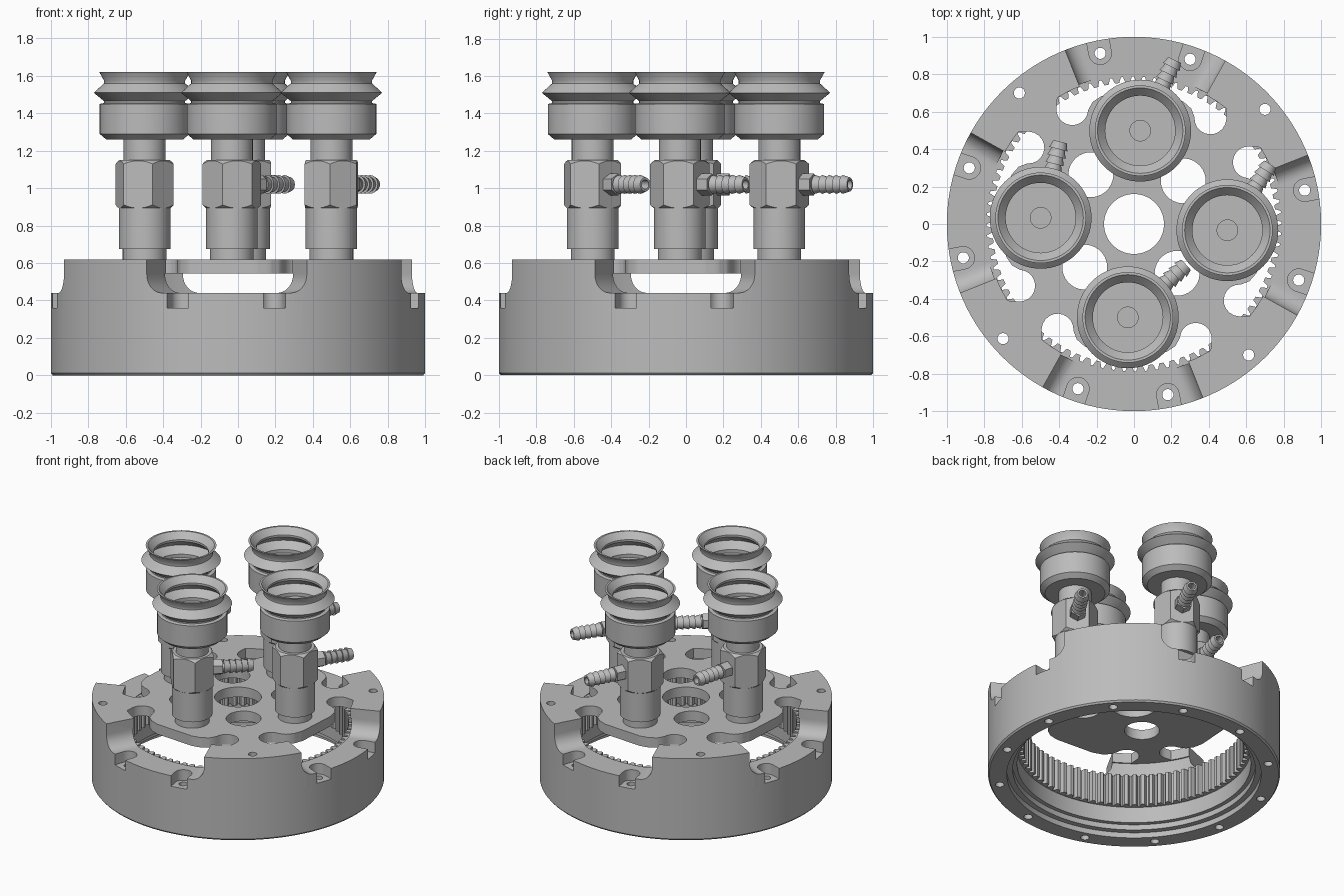
import bpy, bmesh
from math import sin, cos, tan, pi, radians
from mathutils import Matrix, Vector

if "Cube" in bpy.data.objects:
    bpy.data.objects.remove(bpy.data.objects["Cube"])

grey = bpy.data.materials.new("plain_grey")
grey.use_nodes = True
grey.diffuse_color = (0.5, 0.5, 0.5, 1)
grey.node_tree.nodes["Principled BSDF"].inputs["Base Color"].default_value = (0.5, 0.5, 0.5, 1)

TILT = radians(-3.8)          # the whole layout is turned slightly
PLATE_BOTTOM, TOP, LEDGE = 0.545, 0.62, 0.44


def turn(angle):
    return Matrix.Rotation(angle, 4, 'Z')


def finish(name, bm, matrix=Matrix()):
    bmesh.ops.remove_doubles(bm, verts=bm.verts, dist=1e-5)
    bmesh.ops.recalc_face_normals(bm, faces=bm.faces)
    mesh = bpy.data.meshes.new(name)
    bm.to_mesh(mesh)
    bm.free()
    obj = bpy.data.objects.new(name, mesh)
    obj.matrix_world = matrix
    bpy.context.collection.objects.link(obj)
    mesh.materials.append(grey)
    smooth(mesh)
    return obj


def smooth(mesh):
    mesh.shade_smooth()
    mesh.set_sharp_from_angle(angle=radians(30))


def lathe(name, profile, steps=48, matrix=Matrix(), closed=False):
    bm = bmesh.new()
    verts = [bm.verts.new((r, 0, z)) for r, z in profile]
    edges = [bm.edges.new(p) for p in zip(verts, verts[1:])]
    if closed:
        edges.append(bm.edges.new((verts[-1], verts[0])))
    bmesh.ops.spin(bm, geom=verts + edges, axis=(0, 0, 1), cent=(0, 0, 0),
                   angle=2 * pi, steps=steps, use_merge=False)
    return finish(name, bm, matrix)


def loft(bm, lower, upper):
    # solid between two matching outlines
    a = [bm.verts.new(p) for p in lower]
    b = [bm.verts.new(p) for p in upper]
    bm.faces.new(a)
    bm.faces.new(b)
    for i in range(len(a)):
        j = (i + 1) % len(a)
        bm.faces.new((a[i], a[j], b[j], b[i]))


def prism(bm, outline, z0, z1, angle=0):
    m = turn(angle)
    loft(bm, [m @ Vector((x, y, z0)) for x, y in outline],
         [m @ Vector((x, y, z1)) for x, y in outline])


def arc(cx, cy, r, start, end, n):
    angles = [radians(start + (end - start) * i / n) for i in range(n + 1)]
    return [(cx + r * cos(t), cy + r * sin(t)) for t in angles]


def carve(obj, cutters, operation='DIFFERENCE'):
    for cutter in cutters:
        cutter.hide_render = True
        mod = obj.modifiers.new("carve", 'BOOLEAN')
        mod.object, mod.operation, mod.solver = cutter, operation, 'EXACT'
    bpy.context.view_layer.update()
    graph = bpy.context.evaluated_depsgraph_get()
    mesh = bpy.data.meshes.new_from_object(obj.evaluated_get(graph))
    obj.modifiers.clear()
    obj.data = mesh
    smooth(mesh)
    for cutter in cutters:
        bpy.data.objects.remove(cutter)


# Housing: ring wall and top plate in one turned shape
housing = lathe("housing", [
    (0.99, 0), (1, 0.012), (1, TOP), (0.16, TOP), (0.16, PLATE_BOTTOM),
    (0.8, PLATE_BOTTOM), (0.8, 0.08), (0.83, 0.08), (0.83, 0.04),
    (0.87, 0.04), (0.87, 0)], 120, closed=True)

crescents, notches, slots, holes = (bmesh.new() for _ in range(4))

# Crescent window outline with round lobes beside each post
right = arc(0.37, 0.59, 0.085, 0, -180, 10) + [(0.265, 0.635), (0.22, 0.67), (0.15, 0.69)]
left = [(-x, y) for x, y in reversed(right)]
window = arc(0, 0, 0.79, 125, 55, 20) + right + left


# Rim notch section: flaring walls with a filleted floor
def notch_section(v):
    half = v * tan(radians(25.4))
    side = [(half, 0.7)] + arc(half - 0.1, LEDGE + 0.1, 0.1, 0, -90, 8)
    return [(x, v, z) for x, z in side + [(-x, z) for x, z in reversed(side)]]


for k in range(4):
    a = TILT + k * pi / 2
    prism(crescents, window, 0.5, 0.7, a)
    m = turn(a)
    loft(notches, [m @ Vector(p) for p in notch_section(0.71)],
         [m @ Vector(p) for p in notch_section(1.1)])
    for side in (-15, 15):
        u_slot = arc(0, 0.93, 0.06, 180, 360, 12) + [(0.06, 1.1), (-0.06, 1.1)]
        prism(slots, u_slot, 0.36, 0.5, a + radians(side))
    prism(holes, arc(0, 0.35, 0.12, 0, 348.75, 31), 0.5, 0.7, a + pi / 4)
for k in range(12):
    prism(holes, arc(0, 0.93, 0.03, 0, 337.5, 15), -0.1, 0.7, TILT + radians(15 + 30 * k))

carve(housing, [finish(n, b) for n, b in (
    ("window_cutter", crescents), ("notch_cutter", notches),
    ("slot_cutter", slots), ("hole_cutter", holes))])

# Internal ring gear
TEETH = 84
bm = bmesh.new()
shape = ((0.0, 0.787), (0.2, 0.787), (0.4, 0.757), (0.8, 0.757))
inner = [(r, 2 * pi * (i + f) / TEETH) for i in range(TEETH) for f, r in shape]
rows = [[bm.verts.new(((r if toothed else 0.81) * cos(t), (r if toothed else 0.81) * sin(t), z))
         for r, t in inner]
        for toothed, z in ((1, 0.2), (1, 0.435), (0, 0.435), (0, 0.2))]
for row, following in zip(rows, rows[1:] + rows[:1]):
    for i in range(len(row)):
        j = (i + 1) % len(row)
        bm.faces.new((row[i], row[j], following[j], following[i]))
finish("ring_gear", bm)

# Four suction posts, each with its own hose direction
for number, hose_angle in enumerate((64, 75.6, 42, 57), 1):
    base = turn(TILT + (number - 1) * pi / 2) @ Vector((0, 0.5, 0))
    place = Matrix.Translation(base)
    hose_turn = turn(radians(hose_angle))

    lathe(f"post_{number}", [
        (0, 0.58), (0.117, 0.58), (0.117, 0.675), (0.138, 0.675), (0.138, 0.9),
        (0.112, 0.9), (0.112, 1.28), (0, 1.28)], matrix=place)

    # Hexagonal collar with turned-down corners
    bm = bmesh.new()
    prism(bm, arc(0, 0, 0.16, 30, 330, 5), 0.89, 1.15)
    collar = finish(f"hex_collar_{number}", bm, place @ hose_turn)
    turning = lathe("collar_cutter", [
        (0, 0.88), (0.122, 0.88), (0.165, 0.915), (0.165, 1.125),
        (0.122, 1.16), (0, 1.16)], matrix=place)
    carve(collar, [turning], 'INTERSECT')

    # Bellows cup with a thin lip and a small bore in the floor
    lathe(f"suction_cup_{number}", [
        (0, 1.26), (0.205, 1.26), (0.24, 1.29), (0.24, 1.45), (0.217, 1.455),
        (0.217, 1.465), (0.272, 1.51), (0.217, 1.56), (0.217, 1.575), (0.242, 1.62),
        (0.228, 1.62), (0.187, 1.575), (0.187, 1.56), (0.24, 1.51), (0.187, 1.465),
        (0.187, 1.44), (0.055, 1.44), (0.055, 1.38), (0, 1.38)], 64, place)

    # Hose barb pointing sideways from a collar flat
    aim = place @ Matrix.Translation((0, 0, 1.02)) @ hose_turn @ Matrix.Rotation(pi / 2, 4, 'Y')
    barb = [(0, 0.2), (0.035, 0.2)]
    for i in range(5):
        z = 0.215 + 0.041 * i
        barb += [(0.035, z), (0.05, z), (0.037, z + 0.041)]
    barb += [(0.025, barb[-1][1]), (0.025, 0.32), (0, 0.32)]
    lathe(f"hose_barb_{number}", barb, 24, aim)
    bm = bmesh.new()
    prism(bm, arc(0, 0, 0.058, 0, 300, 5), 0.12, 0.205)
    finish(f"barb_nut_{number}", bm, aim)
